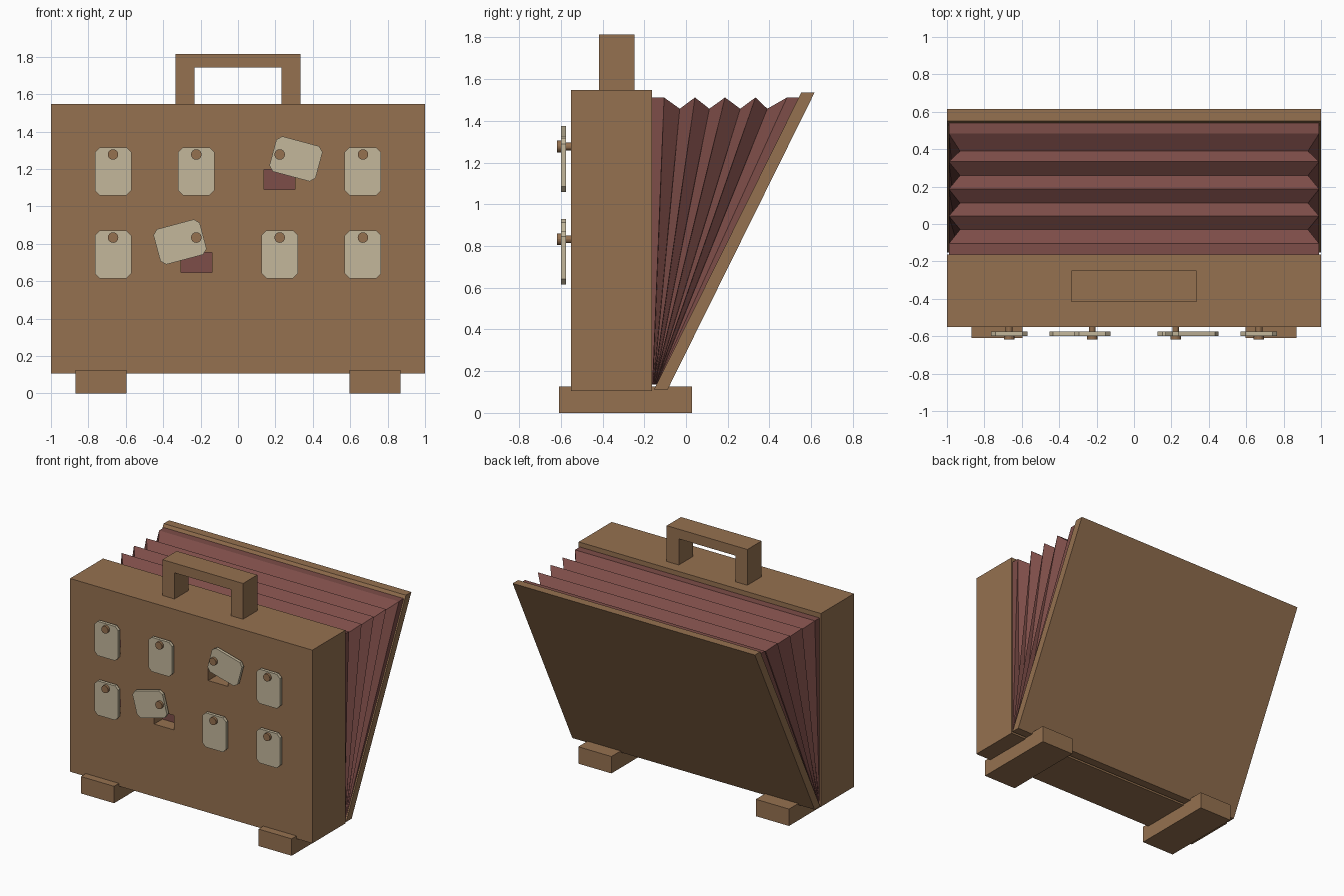
import bpy, bmesh, math
from mathutils import Matrix, Vector

if "Cube" in bpy.data.objects:
    bpy.data.objects.remove(bpy.data.objects["Cube"])


def material(name, rgb):
    m = bpy.data.materials.new(name)
    m.diffuse_color = (*rgb, 1)
    m.use_nodes = True
    m.node_tree.nodes["Principled BSDF"].inputs["Base Color"].default_value = m.diffuse_color
    return m


BROWN = material("brown wood", (0.30, 0.165, 0.08))
MAROON = material("maroon cloth", (0.205, 0.074, 0.065))
CREAM = material("cream ivory", (0.55, 0.475, 0.33))


def finish(name, bm, mat):
    bmesh.ops.recalc_face_normals(bm, faces=bm.faces)
    me = bpy.data.meshes.new(name)
    bm.to_mesh(me)
    bm.free()
    me.materials.append(mat)
    ob = bpy.data.objects.new(name, me)
    bpy.context.collection.objects.link(ob)
    return ob


def add_box(bm, x, y, z):
    size = [b - a for a, b in (x, y, z)]
    mid = [(a + b) / 2 for a, b in (x, y, z)]
    bmesh.ops.create_cube(bm, size=1, matrix=Matrix.Translation(mid) @ Matrix.Diagonal((*size, 1)))


def box(name, x, y, z, mat):
    bm = bmesh.new()
    add_box(bm, x, y, z)
    return finish(name, bm, mat)


def prism(name, outline, offset, mat):
    """Extrude a flat outline of 3D points along an offset."""
    bm = bmesh.new()
    face = bm.faces.new([bm.verts.new(p) for p in outline])
    new = bmesh.ops.extrude_face_region(bm, geom=[face], use_keep_orig=True)["geom"]
    bmesh.ops.translate(bm, vec=offset, verts=[v for v in new if isinstance(v, bmesh.types.BMVert)])
    return finish(name, bm, mat)


# Main case, feet and handle
body = box("case_body", (-1, 1), (-0.552, -0.163), (0.105, 1.547), BROWN)
for s, side in ((-1, "left"), (1, "right")):
    box(side + "_foot", sorted((s * 0.596, s * 0.87)), (-0.61, 0.028), (0, 0.126), BROWN)
arch = [(-0.333, 1.545), (-0.333, 1.814), (0.333, 1.814), (0.333, 1.545),
        (0.233, 1.545), (0.233, 1.742), (-0.233, 1.742), (-0.233, 1.545)]
prism("carry_handle", [(x, -0.416, z) for x, z in arch], (0, 0.168, 0), BROWN)

# Slanted back board
slant = [(-0.153, 0.112), (-0.088, 0.112), (0.616, 1.535), (0.552, 1.535)]
prism("back_board", [(-1, y, z) for y, z in slant], (2, 0, 0), BROWN)

# Fanned bellows: ridges and valleys converge on the bottom hinge
ridge_y = [-0.162, -0.105, -0.03, 0.043, 0.112, 0.187, 0.26, 0.333, 0.39, 0.484, 0.546]
bm = bmesh.new()
rings = []
for i, y in enumerate(ridge_y):
    valley = i > 0 and i % 2 == 0 and i < len(ridge_y) - 1
    w, top = (0.93, 1.458) if valley else (0.99, 1.512)
    yb = -0.162 + 0.022 * i / (len(ridge_y) - 1)
    rings.append([bm.verts.new(p) for p in
                  ((-w, yb, 0.135), (-w, y, top), (w, y, top), (w, yb, 0.135))])
for a, b in zip(rings, rings[1:]):
    for k in range(4):
        n = (k + 1) % 4
        if k == 0 or k == 2:
            # side pleats split into triangles
            bm.faces.new((a[k], a[n], b[n]))
            bm.faces.new((a[k], b[n], b[k]))
        else:
            bm.faces.new((a[k], a[n], b[n], b[k]))
bm.faces.new(rings[0])
bm.faces.new(rings[-1])
finish("bellows", bm, MAROON)

# Sound holes with cloth lining, pivoting covers and pins
cutter = bmesh.new()
hw, hh, c = 0.0975, 0.128, 0.026
octagon = [(-hw + c, -hh), (hw - c, -hh), (hw, -hh + c), (hw, hh - c),
           (hw - c, hh), (-hw + c, hh), (-hw, hh - c), (-hw, -hh + c)]
turned = {(0, 2): 75, (1, 1): -75}
for row, pz in enumerate((1.277, 0.833)):
    for col, px in enumerate((-0.668, -0.223, 0.223, 0.668)):
        tag = f"_{row + 1}_{col + 1}"
        x, z = (px - 0.083, px + 0.083), (pz - 0.187, pz - 0.079)
        add_box(cutter, x, (-0.6, -0.45), z)
        box("hole_lining" + tag, x, (-0.455, -0.448), z, MAROON)
        # cover hangs from its pin, some swung aside
        spin = Matrix.Rotation(-math.radians(turned.get((row, col), 0)), 4, 'Y')
        shape = [spin @ Vector((u, 0, v - 0.09)) + Vector((px, -0.599, pz)) for u, v in octagon]
        prism("hole_cover" + tag, shape, (0, 0.023, 0), CREAM)
        # pin shaft and head
        bm = bmesh.new()
        for r, y0, y1 in ((0.018, -0.6, -0.55), (0.028, -0.618, -0.598)):
            bmesh.ops.create_cone(bm, cap_ends=True, segments=16, radius1=r, radius2=r, depth=y1 - y0,
                                  matrix=Matrix.Translation((px, (y0 + y1) / 2, pz))
                                  @ Matrix.Rotation(math.pi / 2, 4, 'X'))
        finish("cover_pin" + tag, bm, BROWN)
cut = finish("hole_cutter", cutter, BROWN)
cut.hide_render = True
cut.hide_set(True)
mod = body.modifiers.new("holes", 'BOOLEAN')
mod.operation = 'DIFFERENCE'
mod.solver = 'EXACT'
mod.object = cut
